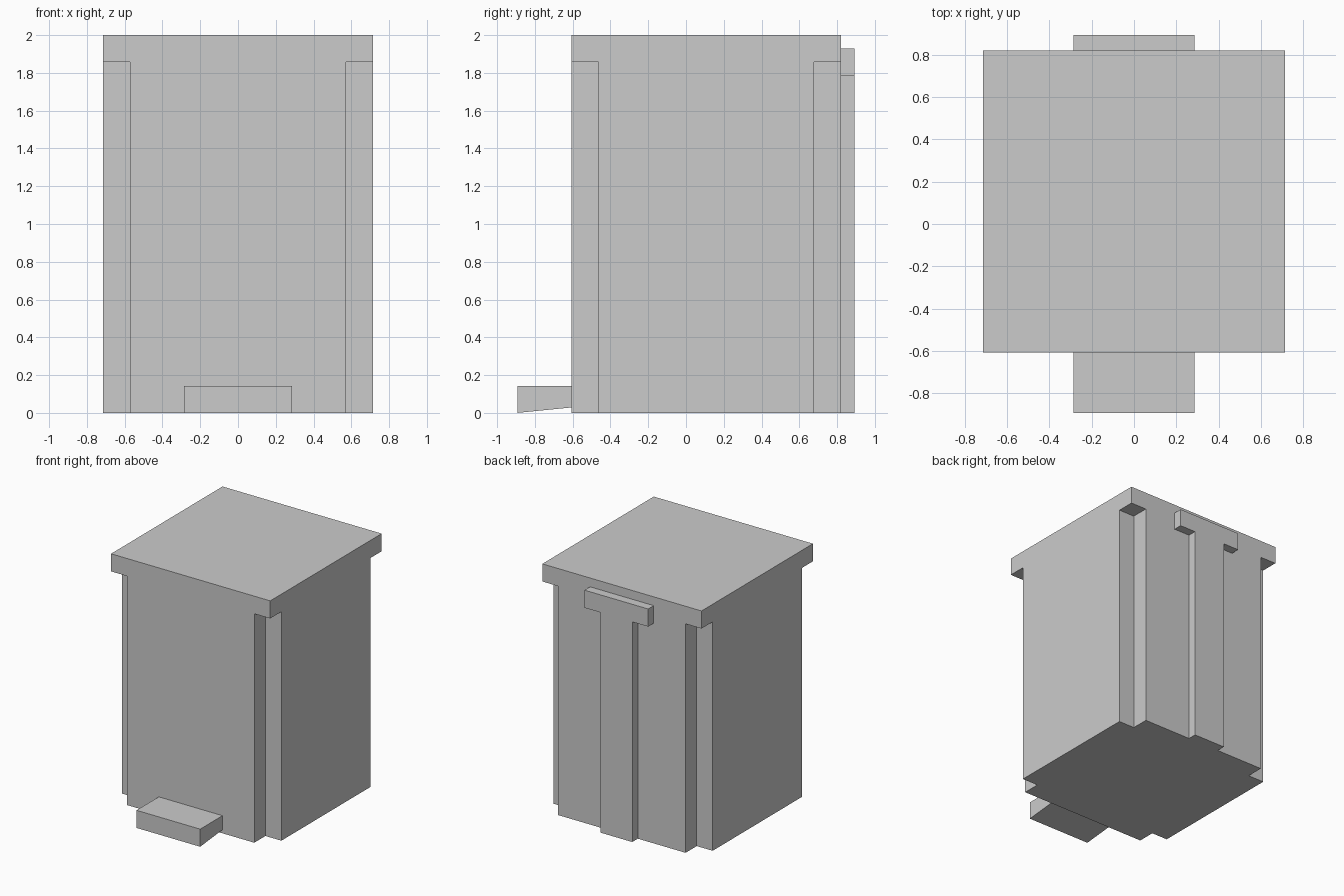
import bpy, bmesh
from mathutils import Matrix

if "Cube" in bpy.data.objects:
    bpy.data.objects.remove(bpy.data.objects["Cube"])

U = 1 / 7            # design unit: the model is 14 units tall
YC = 0.75 * U        # the bin body sits slightly behind the centre


def prism(name, profile, axis, start, end):
    """Extrude a closed 2D profile (in units) along 'x' or 'z'."""
    bm = bmesh.new()
    place = {'z': lambda a, b, t: (a * U, b * U, t * U),
             'x': lambda a, b, t: (t * U, a * U, b * U)}[axis]
    face = bm.faces.new([bm.verts.new(place(a, b, start)) for a, b in profile])
    moved = bmesh.ops.extrude_face_region(bm, geom=[face])['geom']
    verts = [v for v in moved if isinstance(v, bmesh.types.BMVert)]
    step = place(0, 0, end - start)
    bmesh.ops.translate(bm, verts=verts, vec=step)
    bmesh.ops.recalc_face_normals(bm, faces=bm.faces)
    mesh = bpy.data.meshes.new(name)
    bm.to_mesh(mesh)
    bm.free()
    obj = bpy.data.objects.new(name, mesh)
    bpy.context.collection.objects.link(obj)
    return obj


# Body: square with notched corners
quarter = [(5, 4), (4, 4), (4, 5)]
outline = []
for sx, sy in ((1, 1), (-1, 1), (-1, -1), (1, -1)):
    corner = [(sx * a, sy * b) for a, b in quarter]
    outline += corner if sx * sy > 0 else corner[::-1]
body = prism("bin_body", outline, 'z', 0, 13)
body.data.transform(Matrix.Translation((0, YC, 0)))

# Lid: plain square slab covering the notches
lid = prism("lid", [(-5, -5), (5, -5), (5, 5), (-5, 5)], 'z', 13, 14)
lid.data.transform(Matrix.Translation((0, YC, 0)))

# Foot pedal: its underside slopes up towards the body
prism("foot_pedal", [(-6.25, 0), (-4.25, 0.2), (-4.25, 1), (-6.25, 1)], 'x', -2, 2)

# Rear hinge: T-shaped post and crossbar
prism("hinge_post", [(5.75, 0), (6.25, 0), (6.25, 12.5), (5.75, 12.5)], 'x', -1, 1)
prism("hinge_bar", [(5.75, 12.5), (6.25, 12.5), (6.25, 13.5), (5.75, 13.5)], 'x', -2, 2)
